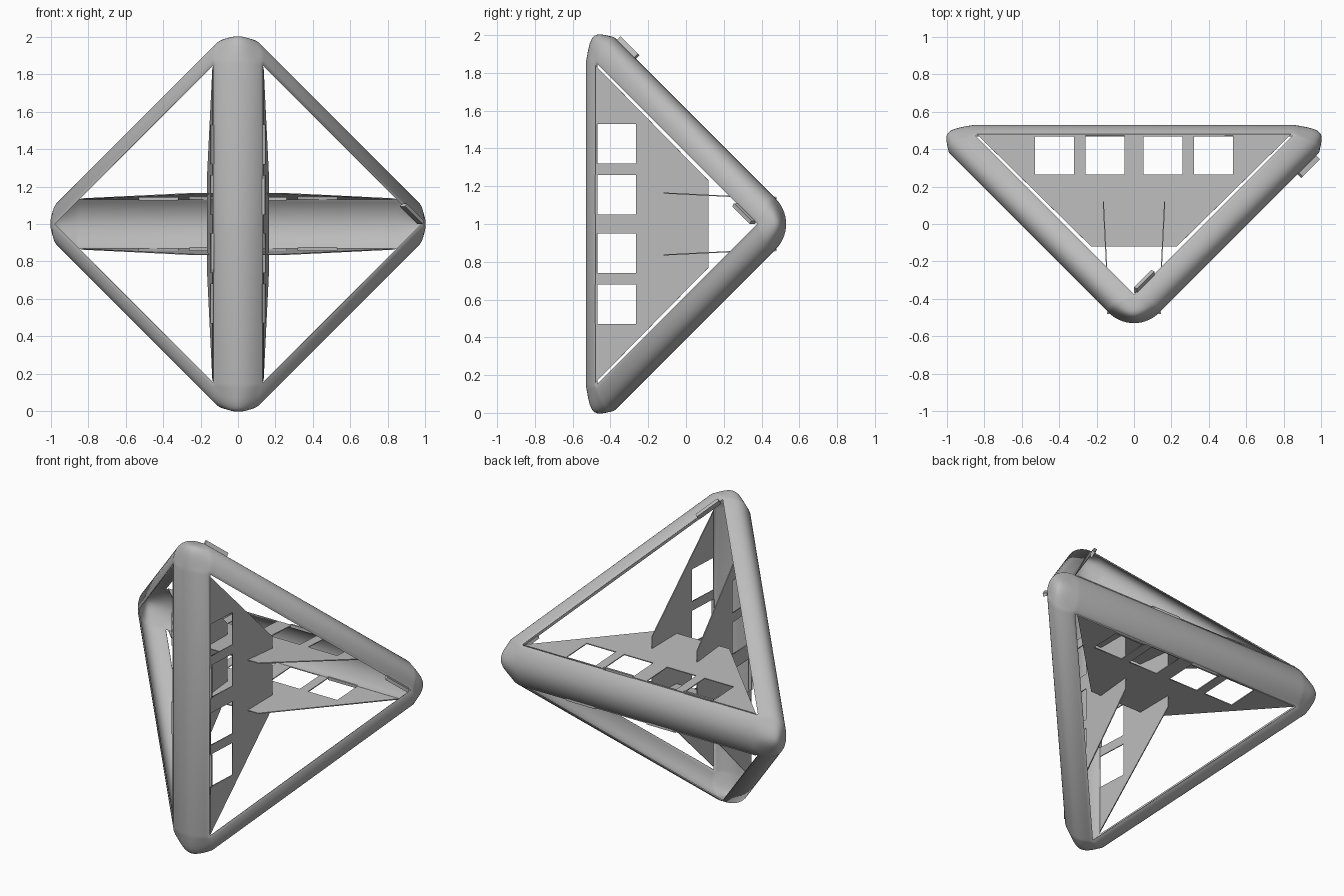
import bpy, bmesh
from mathutils import Matrix, Vector

cube = bpy.data.objects.get("Cube")
if cube:
    bpy.data.objects.remove(cube)

gray = bpy.data.materials.new("plain_gray")
gray.use_nodes = True
gray.diffuse_color = (0.5, 0.5, 0.5, 1)
gray.node_tree.nodes["Principled BSDF"].inputs["Base Color"].default_value = (0.5, 0.5, 0.5, 1)

CENTRE = Matrix.Translation((0, 0, 1))
A = 0.609          # half depth of the sharp tetrahedron
BAND = 0.19        # width of the frame on each face


def frame_matrix(origin, x, z):
    """Matrix with the given x axis and z axis, placed at origin."""
    x, z = Vector(x).normalized(), Vector(z).normalized()
    m = Matrix((x, z.cross(x), z)).transposed().to_4x4()
    m.translation = Vector(origin)
    return m


def add_object(name, bm, matrix=Matrix()):
    mesh = bpy.data.meshes.new(name)
    bm.to_mesh(mesh)
    bm.free()
    obj = bpy.data.objects.new(name, mesh)
    obj.matrix_world = matrix
    mesh.materials.append(gray)
    bpy.context.collection.objects.link(obj)
    return obj


def add_box(name, size, matrix):
    bm = bmesh.new()
    bmesh.ops.create_cube(bm, size=1)
    bmesh.ops.scale(bm, vec=size, verts=bm.verts)
    return add_object(name, bm, matrix)


# Rounded frame: a bevelled tetrahedron with its four faces left open
bm = bmesh.new()
corners = [bm.verts.new(p) for p in ((0, -A, 2 * A), (0, -A, -2 * A), (2 * A, A, 0), (-2 * A, A, 0))]
bmesh.ops.convex_hull(bm, input=corners)
bmesh.ops.recalc_face_normals(bm, faces=bm.faces)
bmesh.ops.bevel(bm, geom=list(bm.edges), offset=BAND, offset_type='OFFSET',
                segments=14, profile=0.5, affect='EDGES', clamp_overlap=False)
openings = [f for f in bm.faces if f.calc_area() > 0.2]
bmesh.ops.delete(bm, geom=openings, context='FACES')
frame = add_object("rounded_frame", bm, CENTRE)
shell = frame.modifiers.new("shell", 'SOLIDIFY')
shell.thickness = 0.008
shell.offset = -1
bpy.ops.object.select_all(action='DESELECT')
bpy.context.view_layer.objects.active = frame
frame.select_set(True)
bpy.ops.object.shade_smooth_by_angle(angle=0.6)

# Fins: splayed plates with four square windows
WINDOWS = [(-0.53, -0.32), (-0.26, -0.05), (0.05, 0.26), (0.32, 0.53)]
OUTLINE = [(-0.84, 0), (0.84, 0), (0.23, 0.6), (-0.23, 0.6)]


def add_fin(name, matrix):
    curve = bpy.data.curves.new(name, 'CURVE')
    curve.dimensions = '2D'
    curve.fill_mode = 'BOTH'
    curve.extrude = 0.003
    holes = [[(a, 0.008), (b, 0.008), (b, 0.215), (a, 0.215)] for a, b in WINDOWS]
    for loop in [OUTLINE] + holes:
        spline = curve.splines.new('POLY')
        spline.points.add(len(loop) - 1)
        for point, (u, v) in zip(spline.points, loop):
            point.co = (u, v, 0, 1)
        spline.use_cyclic_u = True
    source = bpy.data.objects.new(name + "_profile", curve)
    mesh = bpy.data.meshes.new_from_object(source)
    bpy.data.objects.remove(source)
    bm = bmesh.new()
    bm.from_mesh(mesh)
    bpy.data.meshes.remove(mesh)
    add_object(name, bm, matrix)


half_turn = Matrix.Rotation(3.14159265, 4, 'Y')
swap = Matrix(((0, 0, 1, 0), (0, -1, 0, 0), (1, 0, 0, 0), (0, 0, 0, 1)))
# local x runs along the fin, local y into the frame
base = frame_matrix((0, 0.48, 0.134), (-1, 0, 0), (0, 0.05, 1)) @ Matrix.Diagonal((-1, 1, 1, 1))
spots = {"upper_fin": Matrix(), "lower_fin": half_turn,
         "left_fin": swap, "right_fin": swap @ half_turn}
for name, turn in spots.items():
    place = CENTRE @ turn @ base
    add_fin(name, place)
    # Sill strips at the foot of every second window
    for a, b in WINDOWS[::2]:
        add_box(name + "_sill", (b - a, 0.012, 0.02),
                place @ Matrix.Translation(((a + b) / 2, 0.006, 0)))

# Small latch plates beside two of the corners
latch = frame_matrix((0.055, -0.31, 0.93), (1, 1, -1), (0, 1, 1))
for name, turn in (("top_latch", Matrix()), ("left_latch", swap)):
    add_box(name, (0.16, 0.02, 0.04), CENTRE @ turn @ latch)
